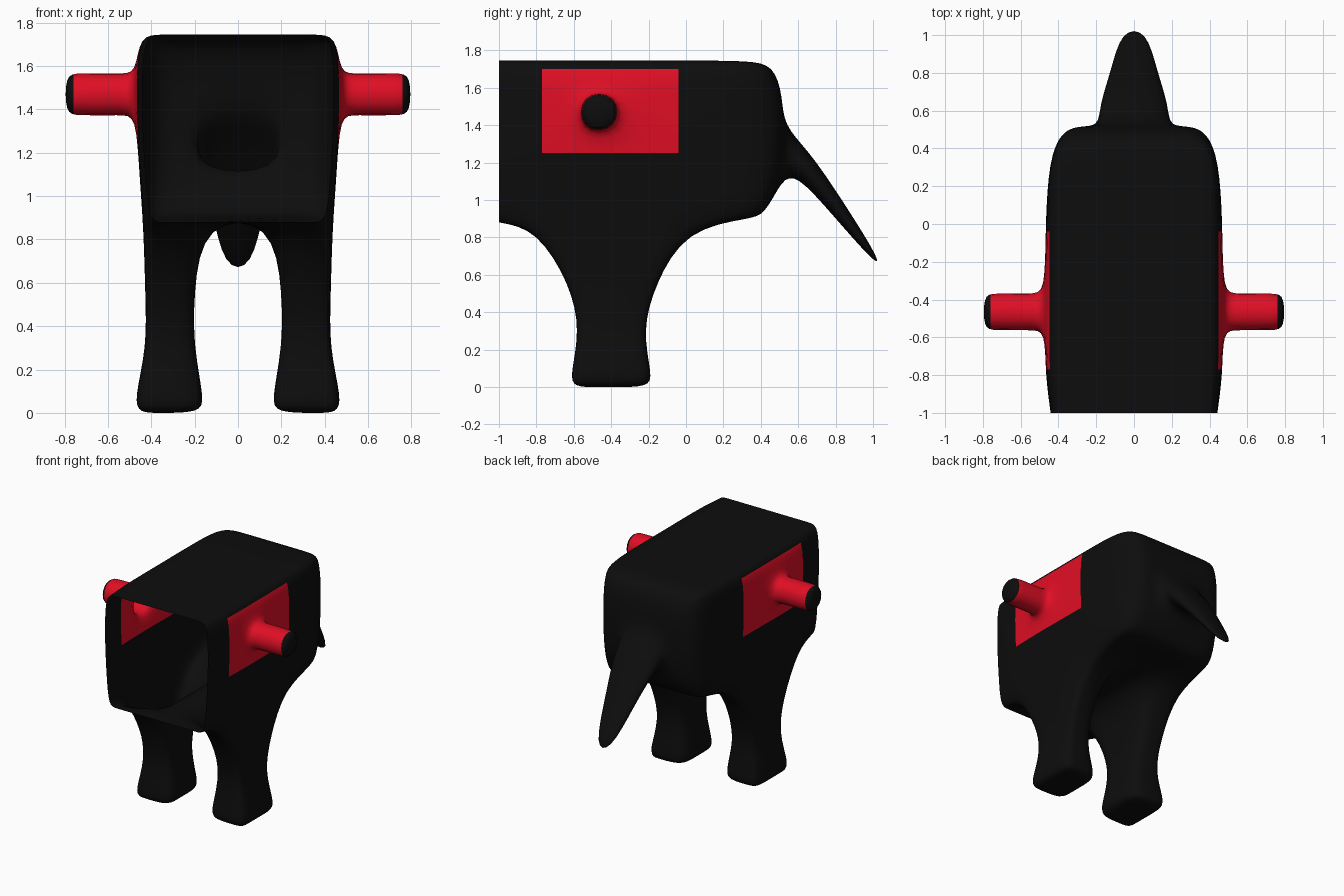
import bpy, bmesh

if "Cube" in bpy.data.objects:
    bpy.data.objects.remove(bpy.data.objects["Cube"])

# Flat colours
def material(name, rgb):
    m = bpy.data.materials.new(name)
    m.diffuse_color = (*rgb, 1)
    m.use_nodes = True
    m.node_tree.nodes["Principled BSDF"].inputs["Base Color"].default_value = m.diffuse_color
    return m

black = material("black", (0.004, 0.004, 0.004))
red = material("red", (0.745, 0.0045, 0.018))

bm = bmesh.new()

# Body cage: a box cut into a coarse grid of quads
bmesh.ops.create_cube(bm, size=1)
for v in bm.verts:
    v.co.x = 0.47 if v.co.x > 0 else -0.47
    v.co.y = 0.52 if v.co.y > 0 else -1.0
    v.co.z = 1.745 if v.co.z > 0 else 0.87

def cut(geom, axis, pos):
    co, no = [0, 0, 0], [0, 0, 0]
    co[axis], no[axis] = pos, 1
    bmesh.ops.bisect_plane(bm, geom=geom, dist=1e-5, plane_co=co, plane_no=no)

for axis, places in ((0, (-0.35, -0.16, 0.16, 0.35)),
                     (1, (-0.80, -0.573, -0.357, 0.0, 0.34)),
                     (2, (1.10, 1.367, 1.573))):
    for p in places:
        cut(bm.verts[:] + bm.edges[:] + bm.faces[:], axis, p)

# Faces that limbs and tail grow from
def pick(test):
    return [f for f in bm.faces if test(*f.calc_center_median())]

legs, arms = {}, {}
for s in (1, -1):
    legs[s] = pick(lambda x, y, z: z < 0.871 and x * s > 0.17 and -0.8 < y < 0)
    arms[s] = pick(lambda x, y, z: x * s > 0.469 and -0.573 < y < -0.357 and 1.367 < z < 1.573)
tail = pick(lambda x, y, z: y > 0.519 and abs(x) < 0.1 and 1.10 < z < 1.367)

# Open front
bmesh.ops.delete(bm, geom=pick(lambda x, y, z: y < -0.999), context='FACES')

# Round off the body: tapered sides, sagging hips, sloped rear
rear = {0.87: (0.42, 0.92), 1.1: (0.51, 1.10), 1.367: (0.52, 1.41),
        1.573: (0.515, 1.56), 1.745: (0.47, 1.72)}
side_x = {0.87: 0.435, 1.1: 0.455, 1.367: 0.47, 1.573: 0.47, 1.745: 0.455}
rear_x = {0.16: 0.20, 0.35: 0.30, 0.47: 0.385}
for v in bm.verts:
    x, y, z = (round(c, 3) for c in v.co)
    s, ax = (1 if x > 0 else -1), abs(x)
    nx = side_x[z] if ax > 0.4 else ax
    if y > 0.5:
        v.co.y, v.co.z = rear[z]
        nx = rear_x[ax]
        if ax > 0.4:
            v.co.y -= 0.03
    else:
        if ax > 0.4:
            nx = nx * 0.94 if y < -0.9 else min(nx, 0.45) if y > 0.3 else nx
        if z < 0.9:
            v.co.z = 0.88 if y < -0.9 else 0.90 if y > 0.3 else 0.89 if ax < 0.2 else 0.84
    v.co.x = s * nx

def extrude(faces):
    out = bmesh.ops.extrude_face_region(bm, geom=faces)["geom"]
    old = [f for f in faces if f.is_valid]
    if old:
        bmesh.ops.delete(bm, geom=old, context='FACES')
    new = [g for g in out if isinstance(g, bmesh.types.BMFace)]
    return new, list({v for f in new for v in f.verts})

def fit(verts, axis, lo, hi):
    a = min(v.co[axis] for v in verts)
    b = max(v.co[axis] for v in verts)
    for v in verts:
        t = (v.co[axis] - a) / (b - a) if b - a > 1e-6 else 0
        v.co[axis] = lo + t * (hi - lo)

for s in (1, -1):
    # Legs with flared feet: z, inner x, outer x, front y, back y
    faces = legs[s]
    for z, x0, x1, y0, y1 in ((0.55, 0.205, 0.428, -0.62, -0.165),
                              (0.30, 0.205, 0.42, -0.565, -0.235),
                              (0.06, 0.155, 0.48, -0.62, -0.18),
                              (0.0, 0.175, 0.455, -0.60, -0.20)):
        faces, verts = extrude(faces)
        fit(verts, 0, *sorted((s * x0, s * x1)))
        fit(verts, 1, y0, y1)
        fit(verts, 2, z, z)
    # Stub arms: x, half width
    faces = arms[s]
    for x, r in ((0.54, 0.106), (0.74, 0.106), (0.80, 0.10)):
        faces, verts = extrude(faces)
        fit(verts, 0, s * x, s * x)
        fit(verts, 1, -0.465 - r, -0.465 + r)
        fit(verts, 2, 1.47 - r, 1.47 + r)

# Flat drooping tail: half width, upper edge (y, z), lower edge (y, z)
for w, top, low in ((0.20, (0.66, 1.27), (0.59, 1.13)),
                    (0.135, (0.84, 1.0), (0.77, 0.93)),
                    (0.07, (1.05, 0.66), (1.03, 0.635))):
    tail, verts = extrude(tail)
    mid = sum(v.co.z for v in verts) / len(verts)
    for v in verts:
        v.co.x = w if v.co.x > 0 else -w
        v.co.y, v.co.z = top if v.co.z > mid else low

bmesh.ops.recalc_face_normals(bm, faces=bm.faces[:])
mesh = bpy.data.meshes.new("body")
bm.to_mesh(mesh)
bm.free()
body = bpy.data.objects.new("body", mesh)
bpy.context.collection.objects.link(body)
mesh.materials.append(black)
mesh.materials.append(red)

# Smooth the cage
bpy.context.view_layer.objects.active = body
body.select_set(True)
sub = body.modifiers.new("smooth", 'SUBSURF')
sub.levels = sub.render_levels = 2
bpy.ops.object.modifier_apply(modifier=sub.name)

# Red side panels with sharp borders, arms red up to the black tips
bm = bmesh.new()
bm.from_mesh(body.data)
for axis, p in ((0, 0.76), (0, -0.76), (1, -0.77), (1, -0.04), (2, 1.25), (2, 1.70)):
    faces = [f for f in bm.faces if abs(f.calc_center_median().x) > 0.36
             and f.calc_center_median().z > 1.1]
    geom = set(faces)
    for f in faces:
        geom.update(f.edges)
        geom.update(f.verts)
    cut(list(geom), axis, p)
for f in bm.faces:
    x, y, z = f.calc_center_median()
    panel = 0.40 < abs(x) < 0.76 and -0.77 < y < -0.04 and 1.25 < z < 1.70
    f.material_index = 1 if panel else 0
    f.smooth = True
bm.to_mesh(body.data)
bm.free()
